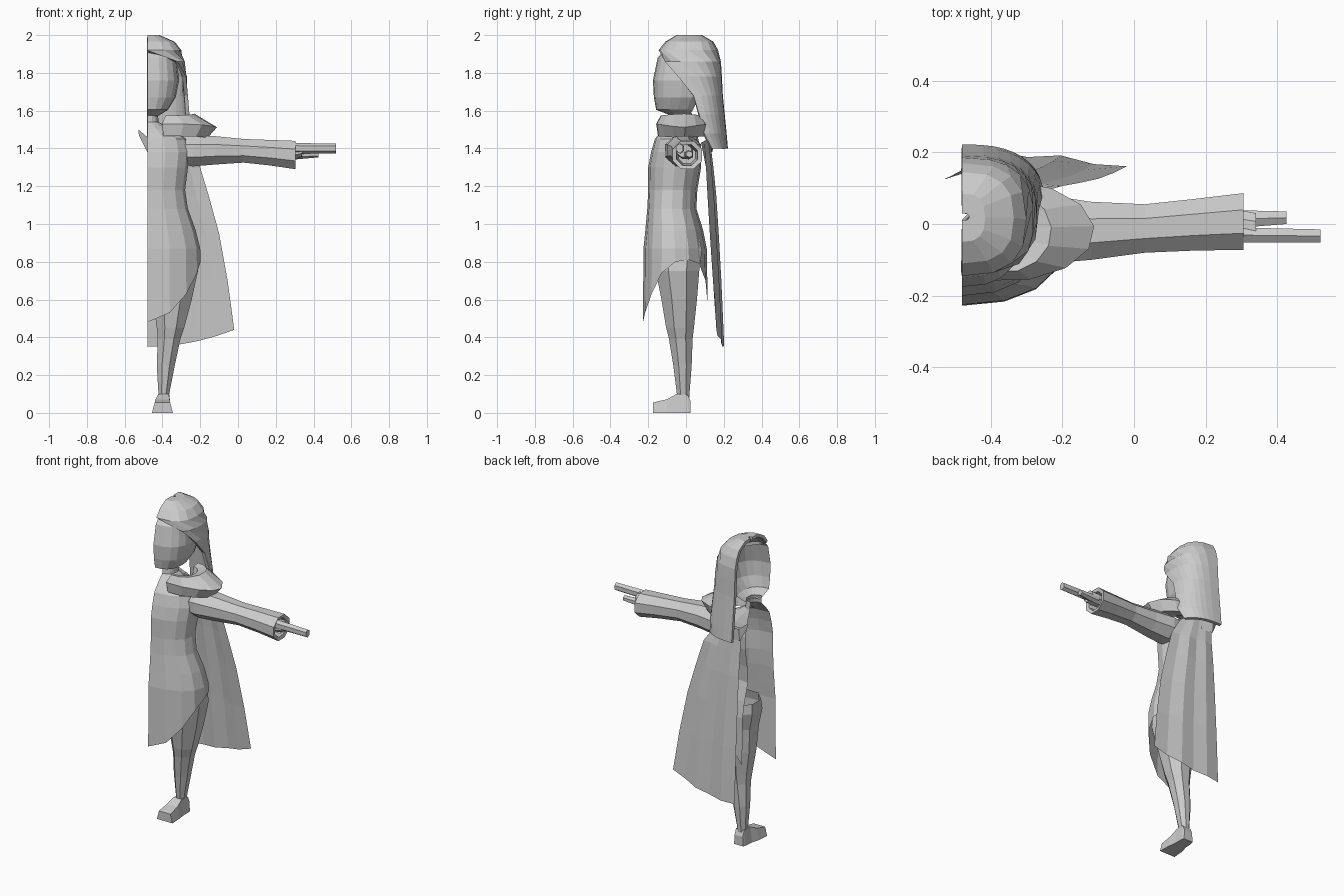
import bpy, bmesh, math

CUT = -0.48  # plane on which the half figure is cut open
grey = bpy.data.materials.new("light_grey")
grey.diffuse_color = (0.6, 0.6, 0.6, 1)


def loft(name, rings, closed=False, cap_start=False, cap_end=False, thick=0):
    """Skin a list of equally long point rings."""
    bm = bmesh.new()
    vs = [[bm.verts.new(p) for p in r] for r in rings]
    n = len(rings[0])
    for a, b in zip(vs, vs[1:]):
        for i in range(n if closed else n - 1):
            j = (i + 1) % n
            bm.faces.new((a[i], a[j], b[j], b[i]))
    if cap_start:
        bm.faces.new(vs[0])
    if cap_end:
        bm.faces.new(vs[-1])
    bmesh.ops.recalc_face_normals(bm, faces=bm.faces)
    me = bpy.data.meshes.new(name)
    bm.to_mesh(me)
    bm.free()
    me.materials.append(grey)
    ob = bpy.data.objects.new(name, me)
    bpy.context.collection.objects.link(ob)
    if thick:
        m = ob.modifiers.new("thickness", "SOLIDIFY")
        m.thickness, m.offset = thick, -1
    return ob


def spow(v, e):
    return math.copysign(abs(v) ** e, v)


def half(z, yf, yb, x, a0=0, a1=180, n=8, e=0.9):
    """Half oval from the front centre (0) round the side to the back centre (180)."""
    pts = []
    for i in range(n + 1):
        a = math.radians(a0 + (a1 - a0) * i / n)
        pts.append((CUT + (x - CUT) * spow(max(math.sin(a), 0), e),
                    (yf + yb) / 2 - (yb - yf) / 2 * spow(math.cos(a), e), z))
    return pts


def oval(axis, t, u0, u1, v0, v1, n=8):
    """Closed ring across the x or z axis."""
    pts = []
    for i in range(n):
        a = 2 * math.pi * (i + 0.5) / n
        k = 1 / math.cos(math.pi / n)
        u = (u0 + u1) / 2 + (u1 - u0) / 2 * k * math.cos(a)
        v = (v0 + v1) / 2 + (v1 - v0) / 2 * k * math.sin(a)
        pts.append((t, u, v) if axis == "x" else (u, v, t))
    return pts


# Tunic with neck and a hem that dips to points at front and back
body = [half(*r) for r in [
    (1.59, -0.08, 0.03, -0.425), (1.54, -0.085, 0.035, -0.42),
    (1.50, -0.125, 0.05, -0.36), (1.45, -0.165, 0.065, -0.27),
    (1.38, -0.185, 0.08, -0.255), (1.30, -0.20, 0.08, -0.265),
    (1.18, -0.20, 0.06, -0.28), (1.08, -0.205, 0.055, -0.265),
    (0.97, -0.215, 0.09, -0.225), (0.87, -0.225, 0.11, -0.20)]]
hem = [0.48, 0.53, 0.63, 0.74, 0.80, 0.81, 0.79, 0.70, 0.57]
body.append([(x, y, z) for (x, y, _), z in
             zip(half(0, -0.228, 0.115, -0.198), hem)])
loft("tunic", body)

# Face shell with jaw
loft("face", [half(z, yf, yb, x, 0, 125, 7, 0.8) for z, yf, yb, x in [
    (1.95, -0.09, 0.12, -0.37), (1.88, -0.15, 0.14, -0.325),
    (1.76, -0.175, 0.15, -0.312), (1.67, -0.17, 0.12, -0.33),
    (1.605, -0.158, 0.08, -0.37), (1.57, -0.07, 0.03, -0.425)]])

# Long hair swept back from the forehead
hair = [half(z, yf, yb, x, a, 180, 8, 0.75) for z, yf, yb, x, a in [
    (2.0, 0.01, 0.03, -0.46, 0), (2.0, -0.05, 0.085, -0.415, 0),
    (1.965, -0.11, 0.145, -0.335, 0), (1.92, -0.145, 0.17, -0.30, 0),
    (1.86, -0.155, 0.185, -0.28, 48), (1.78, -0.155, 0.19, -0.27, 76),
    (1.68, -0.155, 0.195, -0.265, 93), (1.58, -0.155, 0.205, -0.255, 99),
    (1.48, -0.16, 0.215, -0.245, 105), (1.40, -0.165, 0.222, -0.245, 118)]]
loft("hair", hair, thick=0.02)

# Collar draped over the shoulder
collar = []
for i in range(8):
    a = math.radians(-100 + 185 * i / 7)
    c, s = math.cos(a), math.sin(a)
    collar.append([(-0.36 + rx * c, -0.02 + ry * s, z - dz * abs(s)) for rx, ry, z, dz in [
        (0.05, 0.06, 1.49, 0.0), (0.07, 0.075, 1.565, 0.0), (0.13, 0.115, 1.585, 0.01),
        (0.25, 0.14, 1.51, -0.02), (0.20, 0.13, 1.455, -0.01)]])
loft("collar", collar, True, True, True)

# Sleeve flaring to a cuff that turns inward
loft("sleeve", [oval("x", *r) for r in [
    (-0.32, -0.10, 0.07, 1.32, 1.46), (-0.24, -0.11, 0.08, 1.305, 1.47),
    (-0.12, -0.10, 0.062, 1.315, 1.465), (0.03, -0.08, 0.055, 1.325, 1.45),
    (0.17, -0.074, 0.07, 1.31, 1.445), (0.305, -0.072, 0.086, 1.29, 1.44),
    (0.30, -0.05, 0.062, 1.31, 1.42), (0.20, -0.04, 0.05, 1.32, 1.41)]],
    True, True, True)

# Hand with a pointing finger and a folded group of fingers
loft("hand", [oval("x", *r) for r in [
    (0.18, -0.035, 0.035, 1.345, 1.405), (0.30, -0.045, 0.038, 1.345, 1.415),
    (0.34, -0.048, 0.03, 1.355, 1.42)]], True, True, True)
loft("pointing_finger", [oval("x", *r, n=6) for r in [
    (0.30, -0.052, -0.01, 1.375, 1.425), (0.52, -0.052, -0.015, 1.378, 1.422)]],
    True, True, True)
loft("folded_fingers", [oval("x", *r, n=6) for r in [
    (0.30, -0.01, 0.038, 1.345, 1.39), (0.425, 0.0, 0.035, 1.355, 1.385)]],
    True, True, True)

# Leg from the hip to the ankle
loft("leg", [oval("z", *r) for r in [
    (0.92, -0.475, -0.25, -0.15, 0.07), (0.86, -0.48, -0.225, -0.165, 0.085),
    (0.75, -0.455, -0.212, -0.16, 0.07), (0.60, -0.45, -0.245, -0.13, 0.058),
    (0.45, -0.43, -0.285, -0.105, 0.042), (0.39, -0.425, -0.305, -0.09, 0.035),
    (0.25, -0.43, -0.335, -0.067, 0.03), (0.08, -0.42, -0.368, -0.046, 0.017)]],
    True)

# Foot, lofted from heel to toe
foot = []
for y, x0, x1, h, inset in [(0.025, -0.425, -0.36, 0.06, 0.004), (0.01, -0.43, -0.355, 0.095, 0.008),
                            (-0.05, -0.435, -0.355, 0.10, 0.012), (-0.10, -0.45, -0.348, 0.072, 0.014),
                            (-0.175, -0.455, -0.345, 0.055, 0.014)]:
    foot.append([(x0, y, 0), (x1, y, 0), (x1 - inset, y, h), (x0 + inset, y, h)])
loft("foot", foot, True, True, True)

# Cape hanging behind, with soft folds
cape = []
for z, xr, y0, y1, rise in [(1.46, -0.29, 0.125, 0.08, -0.03), (1.30, -0.20, 0.14, 0.10, 0),
                            (1.15, -0.155, 0.155, 0.108, 0), (0.95, -0.10, 0.168, 0.12, 0),
                            (0.70, -0.055, 0.182, 0.137, 0), (0.35, -0.02, 0.197, 0.155, 0.09)]:
    row = []
    for i in range(6):
        t = i / 5
        fold = 0.006 * (1 if i % 2 else -1) * (z < 1.4)
        row.append((CUT + (xr - CUT) * t, y0 + (y1 - y0) * t ** 2.5 + fold,
                    z + rise * t ** 2))
    cape.append(row)
loft("cape", cape)

# Small knot of the cape reaching past the cut plane
loft("cape_knot", [[(-0.527, 0.125, 1.50), (-0.525, 0.128, 1.47)],
                   [(CUT, 0.15, 1.46), (CUT, 0.14, 1.38)],
                   [(-0.40, 0.125, 1.45), (-0.40, 0.135, 1.38)]])
